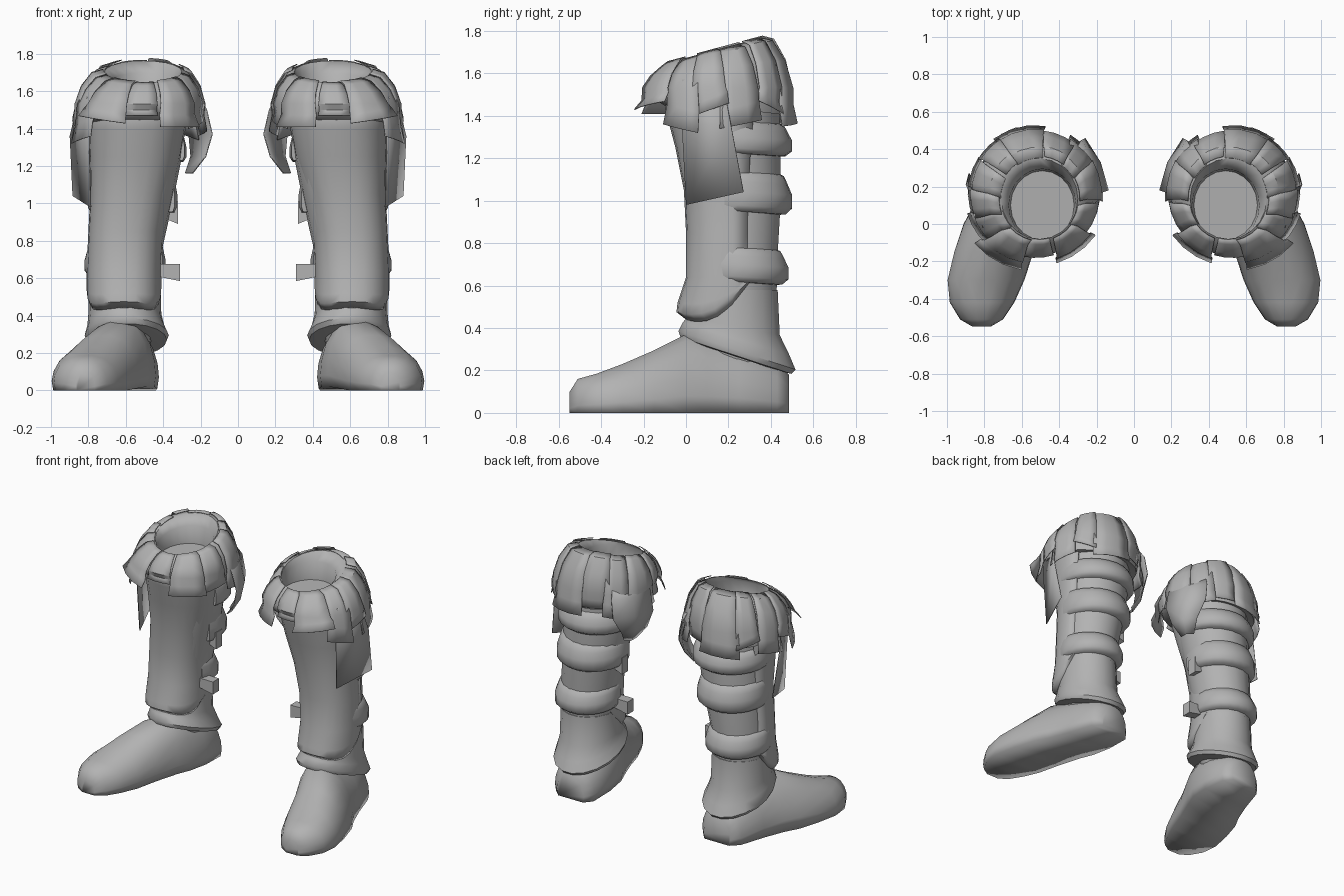
import bpy, bmesh, math

grey = bpy.data.materials.new("grey")
grey.diffuse_color = (0.45, 0.45, 0.45, 1)


def finish(name, verts, faces, recalc=True, thick=0, angle=45):
    """Make one boot part at +x and mirror it for the other boot."""
    me = bpy.data.meshes.new(name)
    me.from_pydata(verts, [], faces)
    if recalc:
        bm = bmesh.new()
        bm.from_mesh(me)
        bmesh.ops.recalc_face_normals(bm, faces=bm.faces)
        bm.to_mesh(me)
        bm.free()
    me.materials.append(grey)
    ob = bpy.data.objects.new(name, me)
    bpy.context.collection.objects.link(ob)
    bpy.ops.object.select_all(action='DESELECT')
    ob.select_set(True)
    bpy.context.view_layer.objects.active = ob
    bpy.ops.object.shade_smooth_by_angle(angle=math.radians(angle))
    if thick:
        s = ob.modifiers.new("thickness", 'SOLIDIFY')
        s.thickness = thick
        s.offset = -1
    m = ob.modifiers.new("pair", 'MIRROR')
    m.use_mirror_merge = False
    return ob


def grid_faces(rows, cols, wrap):
    out = []
    for j in range(rows - 1):
        for i in range(cols if wrap else cols - 1):
            k = (i + 1) % cols
            out.append((j * cols + i, j * cols + k, (j + 1) * cols + k, (j + 1) * cols + i))
    return out


def loft(name, rings, n=18, angle=45):
    """Rings are (cx, cy, rx, ry, z, slope along y); both ends capped."""
    verts = []
    for cx, cy, rx, ry, z, slope in rings:
        for i in range(n):
            a = 2 * math.pi * i / n
            y = ry * math.sin(a)
            verts.append((cx + rx * math.cos(a), cy + y, z + slope * y))
    faces = grid_faces(len(rings), n, True)
    last = (len(rings) - 1) * n
    faces += [tuple(range(n))[::-1], tuple(range(last, last + n))]
    return finish(name, verts, faces, angle=angle)


def blend(table, z):
    for a, b in zip(table, table[1:]):
        if z <= b[0]:
            t = max(0, (z - a[0]) / (b[0] - a[0]))
            return [p + (q - p) * t for p, q in zip(a[1:], b[1:])]
    return list(table[-1][1:])


# Leg tube: z, centre x, centre y, radius x, radius y
LEG = [(0.20, 0.60, 0.24, 0.12, 0.15), (0.45, 0.61, 0.22, 0.187, 0.207),
       (0.75, 0.60, 0.225, 0.193, 0.21), (1.0, 0.565, 0.225, 0.215, 0.225),
       (1.25, 0.54, 0.205, 0.24, 0.245), (1.5, 0.53, 0.19, 0.25, 0.25)]
loft("leg", [(c[1], c[2], c[3], c[4], c[0], 0) for c in LEG])

# Foot: y, inner x, outer x, top z, ridge x, narrowing toward the top, arch lift
FOOT = [(0.485, 0.48, 0.69, 0.18, 0.59, 0, 0), (0.43, 0.43, 0.75, 0.24, 0.59, 0.05, 0),
        (0.25, 0.42, 0.81, 0.32, 0.60, 0.1, 0.01), (0.10, 0.435, 0.87, 0.36, 0.61, 0.2, 0.02),
        (0.0, 0.475, 0.925, 0.37, 0.64, 0.2, 0.02), (-0.15, 0.535, 0.97, 0.295, 0.72, 0.12, 0.01),
        (-0.30, 0.585, 1.0, 0.23, 0.78, 0.05, 0), (-0.42, 0.64, 0.985, 0.185, 0.81, 0, 0),
        (-0.51, 0.70, 0.93, 0.16, 0.815, 0, 0), (-0.548, 0.765, 0.865, 0.10, 0.815, 0, 0)]
SECTION = [(-0.94, 0), (0.94, 0), (1, 0.22), (0.97, 0.45), (0.84, 0.7), (0.55, 0.92), (0.2, 1),
           (-0.2, 1), (-0.55, 0.92), (-0.84, 0.7), (-0.97, 0.45), (-1, 0.22)]
verts = []
for y, l, r, top, ridge, narrow, arch in FOOT:
    mid, half = (l + r) / 2, (r - l) / 2
    for u, v in SECTION:
        lift = arch if (u < 0 and v == 0) else 0
        verts.append((mid + u * half * (1 - narrow * v) + (ridge - mid) * v ** 1.5, y, v * top + lift))
n = len(SECTION)
end = n * (len(FOOT) - 1)
finish("foot", verts, grid_faces(len(FOOT), n, True)
       + [tuple(range(n)), tuple(range(end, end + n))], angle=95)

# Flared ankle cuff, tilted down toward the heel
loft("ankle_cuff", [(0.60, 0.22, 0.17, 0.20, 0.27, -0.33), (0.595, 0.235, 0.215, 0.265, 0.27, -0.33),
                    (0.595, 0.24, 0.225, 0.28, 0.295, -0.33), (0.60, 0.235, 0.205, 0.255, 0.35, -0.3),
                    (0.605, 0.225, 0.195, 0.22, 0.41, -0.2), (0.605, 0.225, 0.19, 0.21, 0.58, 0)])

# Shin guard: z, centre x, radius x, front y; wraps the front half
SHIN = [(0.44, 0.61, 0.185, 0.0), (0.475, 0.61, 0.20, -0.045), (0.52, 0.61, 0.20, -0.04),
        (0.64, 0.61, 0.20, 0.0), (0.85, 0.60, 0.20, 0.0), (1.05, 0.575, 0.215, -0.01),
        (1.25, 0.55, 0.245, -0.05), (1.40, 0.54, 0.26, -0.09), (1.55, 0.53, 0.26, -0.12)]
cols = 15
verts = []
for j, (z, cx, rx, fy) in enumerate(SHIN):
    fade = (1, 1, 0.7)[j] if j < 3 else 0
    for i in range(cols):
        a = math.radians(-195 + 210 * i / (cols - 1))
        c, s = math.cos(a), math.sin(a)
        # Both long edges sink into the leg
        tuck = 0.93 if i in (0, cols - 1) else 1
        x = math.copysign(abs(c) ** 0.85, c) * tuck
        y = math.copysign(abs(s) ** 0.85, s)
        rise = fade * (0.15 * (1 + y) ** 2 - 0.08 * (1 + y))
        verts.append((cx + rx * x, 0.22 + (0.22 - fy) * y, z + rise))
finish("shin_guard", verts, grid_faces(len(SHIN), cols, False), False, 0.015, 50)

# Padded calf straps around the back
for num, (z, h, a0, a1) in enumerate([(0.68, 0.07, -20, 195), (1.02, 0.08, -10, 195),
                                      (1.28, 0.065, -10, 190)]):
    cx, cy, rx, ry = blend(LEG, z)
    pad = [(-0.04, -1), (0.02, -0.95), (0.05, -0.6), (0.05, 0.2), (0.03, 0.8), (0.012, 1.3), (-0.04, 1.6)]
    verts, steps = [], 15
    for i in range(steps):
        t = i / (steps - 1)
        a = math.radians(a0 + (a1 - a0) * t)
        k = 0.3 + 0.7 * math.sin(math.pi * t)
        for off, v in pad:
            o = off * k if off > 0 else off
            verts.append((cx + (rx + o) * math.cos(a), cy + (ry + o) * math.sin(a),
                          z + v * h - 0.03 * (k - 0.7)))
    n = len(pad)
    e = n * (steps - 1)
    finish(f"calf_strap_{num + 1}", verts, grid_faces(steps, n, True)
           + [tuple(range(n)), tuple(range(e, e + n))], angle=60)


# Strap ends sticking out on the inner side
def strap_end(name, x0, x1, y, z, h):
    verts = [(x, y + sy * 0.035, z + sz * h * (1 if x == x0 else 0.7) + (0.0 if x == x0 else 0.015))
             for x in (x0, x1) for sy, sz in ((-1, -1), (1, -1), (1, 1), (-1, 1))]
    finish(name, verts, grid_faces(2, 4, True) + [(0, 1, 2, 3), (4, 5, 6, 7)], angle=30)


strap_end("lower_strap_end", 0.31, 0.45, 0.19, 0.63, 0.045)
strap_end("upper_strap_end", 0.32, 0.40, 0.24, 0.95, 0.06)

# Thick rolled collar, higher at the back, with a small sunken opening
COLLAR = [(0.53, 0.17, 0.25, 0.24, 1.43, 0), (0.53, 0.165, 0.32, 0.315, 1.44, -0.12),
          (0.525, 0.16, 0.33, 0.33, 1.53, 0), (0.52, 0.155, 0.305, 0.305, 1.62, 0.12),
          (0.515, 0.15, 0.255, 0.255, 1.69, 0.24), (0.505, 0.135, 0.205, 0.215, 1.705, 0.27),
          (0.49, 0.10, 0.18, 0.195, 1.66, 0.2), (0.49, 0.10, 0.17, 0.185, 1.56, 0.05)]
loft("collar", COLLAR, 20, 60)

# Hide flaps over the collar: angle, width, bottom z, flare, skew of the hem, first row
FLAPS = [(-126, 38, 1.41, 0.06, 0.0, 1), (-92, 30, 1.47, 0.02, 0.0, 0), (-60, 40, 1.45, 0.085, 0.02, 1),
         (-32, 30, 1.34, 0.05, -0.02, 0), (-8, 28, 1.43, 0.02, 0.03, 1), (16, 34, 1.36, 0.03, 0.02, 0),
         (44, 26, 1.44, 0.02, -0.03, 1), (76, 46, 1.36, 0.04, 0.01, 0), (112, 34, 1.42, 0.0, 0.0, 1),
         (136, 30, 1.36, 0.04, -0.02, 0), (168, 38, 1.38, 0.03, 0.02, 1), (-157, 34, 1.42, 0.02, -0.02, 0)]
for num, (mid, wide, low, flare, skew, over) in enumerate(FLAPS):
    verts = []
    lift = 0.004 + 0.008 * over
    for j in range(6):
        t = j / 5
        for i in range(4):
            w = i / 3 - 0.5
            a = math.radians(mid + wide * w * (1 - 0.15 * t) - 60 * skew * t)
            s = math.sin(a)
            # Rows run from the hem to the top of the roll
            cx, cy, rx, ry, z, k = COLLAR[j] if j else (0.53, 0.165, 0.325, 0.32, low, 0)
            if j == 1:
                z, k = (low + 1.53) / 2, 0
            o = lift + flare * (1 - t) ** 2
            y = (ry + o) * s
            z += k * y + lift * t + (skew * w * 2 if j < 2 else 0)
            verts.append((cx + (rx + o) * math.cos(a), cy + y, z))
    finish(f"hide_flap_{num + 1}", verts, grid_faces(6, 4, False), False, 0.005, 35)

# Long tongue on the outer side of the calf
verts = [(0.79, 0.0, 0.98), (0.885, 0.27, 1.04), (0.80, -0.02, 1.36), (0.90, 0.21, 1.36),
         (0.81, -0.02, 1.57), (0.85, 0.17, 1.57)]
finish("side_tongue", verts, grid_faces(3, 2, False), False, 0.006, 20)

# Loose flap bowing out at the inner back of the knee: z, front x, y, back x, y
KNEE = [(1.62, 0.22, 0.16, 0.32, 0.38), (1.50, 0.165, 0.17, 0.28, 0.45), (1.37, 0.135, 0.18, 0.26, 0.46),
        (1.25, 0.17, 0.20, 0.25, 0.38), (1.16, 0.24, 0.22, 0.28, 0.31)]
verts = []
for z, xa, ya, xb, yb in KNEE:
    verts += [(xa, ya, z), ((xa + xb) / 2 - 0.02, (ya + yb) / 2 + 0.01, z), (xb, yb, z)]
finish("inner_knee_flap", verts, grid_faces(5, 3, False), False, 0.006, 50)
